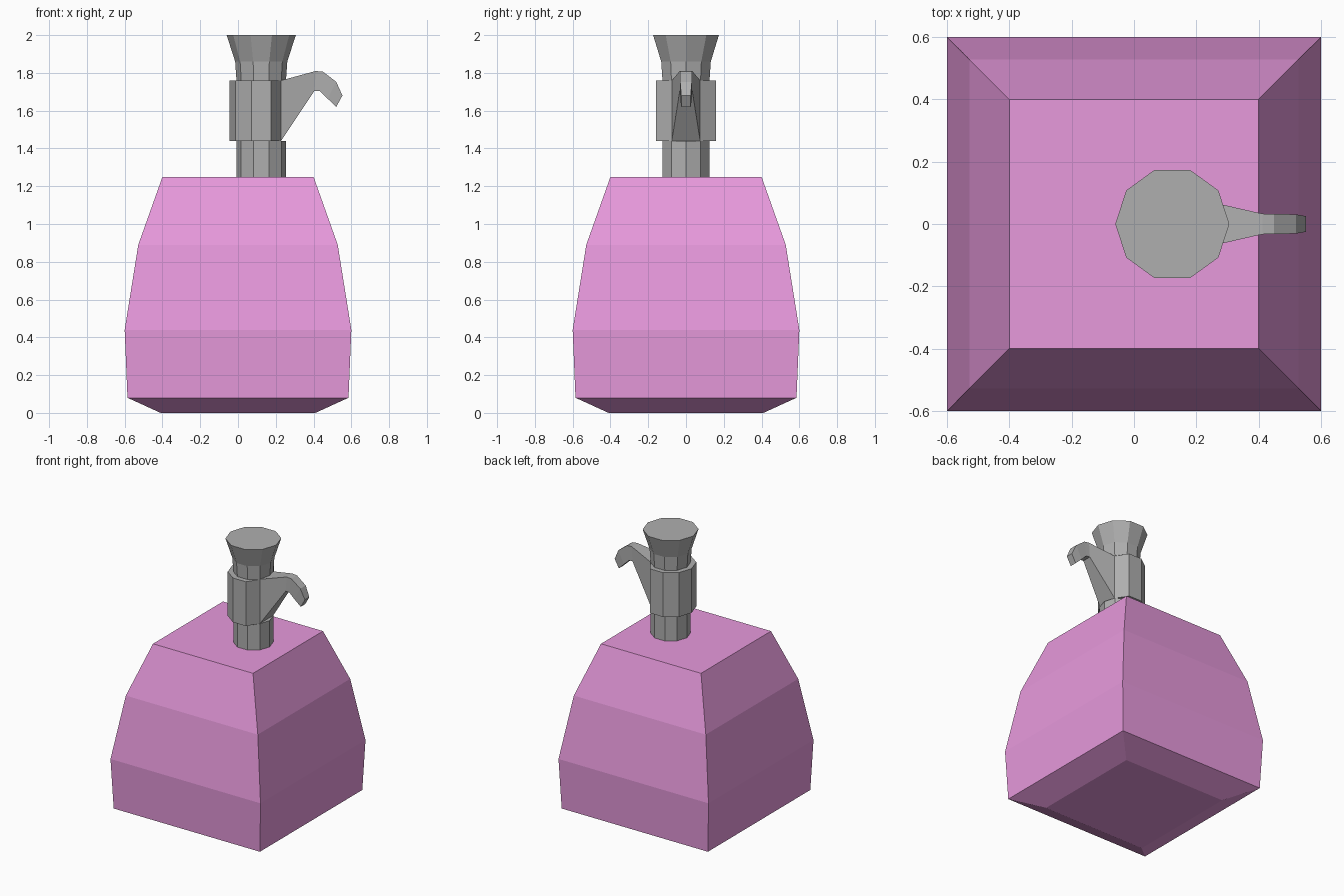
import bpy, bmesh
from math import cos, sin, radians

if "Cube" in bpy.data.objects:
    bpy.data.objects.remove(bpy.data.objects["Cube"])


def material(name, rgb):
    mat = bpy.data.materials.new(name)
    mat.diffuse_color = (*rgb, 1)
    mat.use_nodes = True
    mat.node_tree.nodes["Principled BSDF"].inputs["Base Color"].default_value = mat.diffuse_color
    return mat


def loft(name, rings, mat, cap_start=True, cap_end=True):
    """Skin a list of equal-length point rings into a closed solid."""
    bm = bmesh.new()
    loops = [[bm.verts.new(p) for p in ring] for ring in rings]
    n = len(loops[0])
    for a, b in zip(loops, loops[1:]):
        for i in range(n):
            j = (i + 1) % n
            bm.faces.new((a[i], a[j], b[j], b[i]))
    if cap_start:
        bm.faces.new(loops[0][::-1])
    if cap_end:
        bm.faces.new(loops[-1])
    bmesh.ops.recalc_face_normals(bm, faces=bm.faces)
    mesh = bpy.data.meshes.new(name)
    bm.to_mesh(mesh)
    bm.free()
    mesh.materials.append(mat)
    obj = bpy.data.objects.new(name, mesh)
    bpy.context.collection.objects.link(obj)
    return obj


def square(half, z):
    return [(half * sx, half * sy, z) for sx, sy in ((-1, -1), (1, -1), (1, 1), (-1, 1))]


NECK_X = 0.123   # the neck is off-centre
FLAT_X = 0.228   # flat side of the collar that carries the lever


def decagon(r, z, flat=False):
    pts = [(NECK_X + r * cos(radians(36 * i)), r * sin(radians(36 * i)), z) for i in range(10)]
    if flat:
        for i, y in ((9, -0.075), (0, 0), (1, 0.075)):
            pts[i] = (FLAT_X, y, z)
    return pts


magenta = material("magenta", (0.8, 0.32, 0.72))
grey = material("dark_grey", (0.43, 0.43, 0.43))

# Faceted square body
loft("body", [square(h, z) for h, z in
              ((0.41, 0), (0.585, 0.08), (0.60, 0.44), (0.528, 0.89), (0.40, 1.25))], magenta)

# Ten-sided neck with a raised collar and flared top
loft("neck", [decagon(0.131, 1.25), decagon(0.131, 1.44),
              decagon(0.168, 1.44, True), decagon(0.168, 1.76, True),
              decagon(0.131, 1.76), decagon(0.138, 1.86), decagon(0.183, 2.0)],
     grey, cap_start=False)

# Hooked lever: top point, bottom point and half width of each section
sections = [((FLAT_X, 1.76), (FLAT_X, 1.44), 0.075),
            ((0.412, 1.81), (0.405, 1.705), 0.033),
            ((0.45, 1.806), (0.434, 1.703), 0.032),
            ((0.52, 1.753), (0.475, 1.663), 0.031),
            ((0.553, 1.68), (0.52, 1.62), 0.025)]
loft("lever", [[(t[0], -w, t[1]), (t[0], w, t[1]), (b[0], w, b[1]), (b[0], -w, b[1])]
               for t, b, w in sections], grey, cap_start=False)
